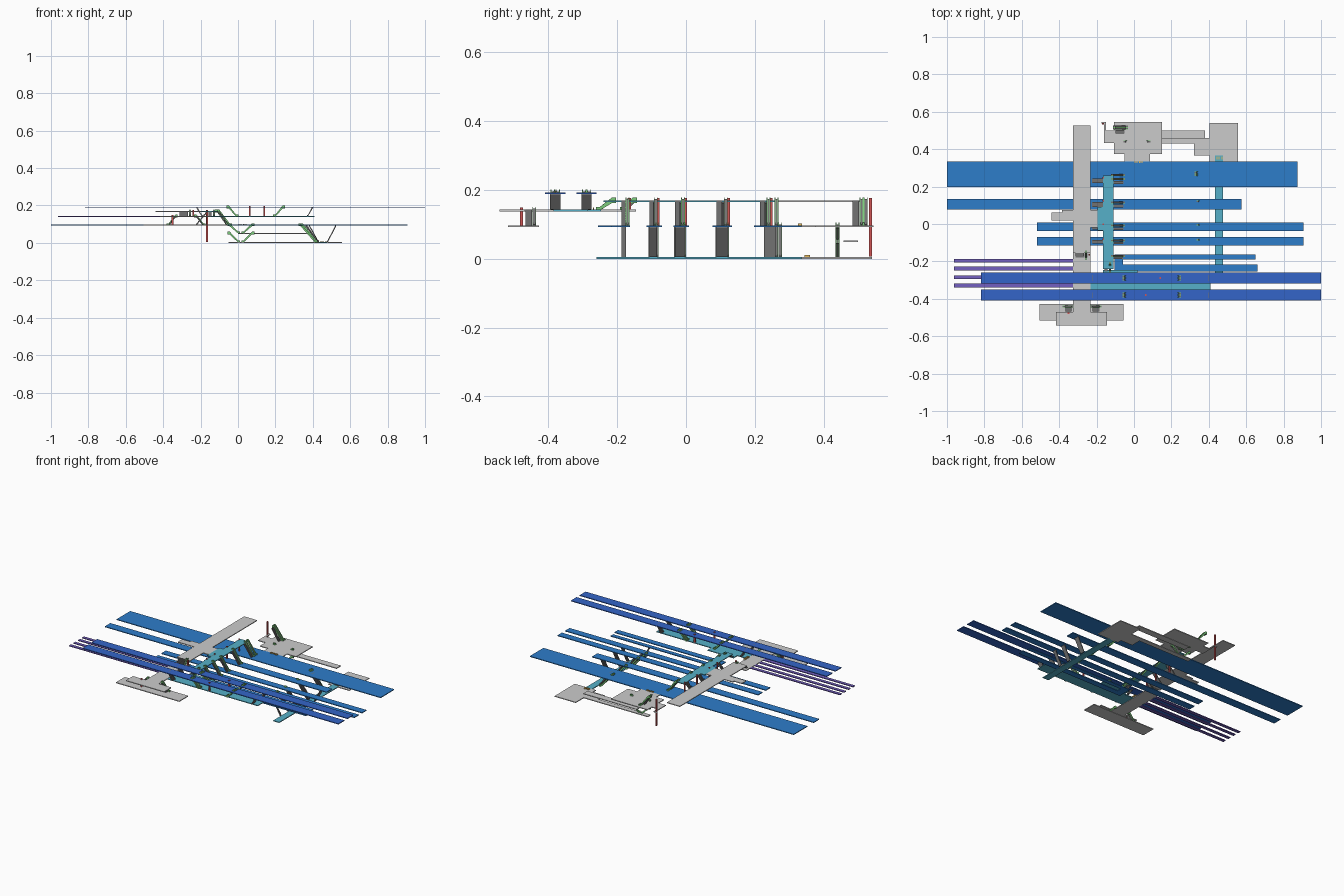
import bpy, bmesh
from mathutils import Vector

if "Cube" in bpy.data.objects:
    bpy.data.objects.remove(bpy.data.objects["Cube"])

COL = {"blue": (0.027, 0.205, 0.59), "navy": (0.034, 0.13, 0.58), "cyan": (0.093, 0.434, 0.578),
       "purple": (0.174, 0.117, 0.527), "green": (0.2, 0.6, 0.2), "red": (0.63, 0.09, 0.09),
       "orange": (0.8, 0.5, 0.12), "dark": (0.17, 0.17, 0.17)}
MATS = {}
for k, c in COL.items():
    MATS[k] = bpy.data.materials.new(k)
    MATS[k].diffuse_color = (*c, 1)

T = 0.005  # slab thickness
# floor levels (top surface)
G, M, P, C, H, U = 0.005, 0.053, 0.097, 0.143, 0.170, 0.193


def solid(name, pts, vec, col=None):
    """Extrude a polygon of 3D points along vec."""
    bm = bmesh.new()
    f = bm.faces.new([bm.verts.new(p) for p in pts])
    ext = bmesh.ops.extrude_face_region(bm, geom=[f])
    bmesh.ops.translate(bm, vec=vec, verts=[v for v in ext["geom"] if isinstance(v, bmesh.types.BMVert)])
    bmesh.ops.recalc_face_normals(bm, faces=bm.faces)
    me = bpy.data.meshes.new(name)
    bm.to_mesh(me)
    bm.free()
    ob = bpy.data.objects.new(name, me)
    bpy.context.collection.objects.link(ob)
    if col:
        me.materials.append(MATS[col])
    return ob


def plate(name, outline, top, col=None, t=T):
    solid(name, [(x, y, top - t) for x, y in outline], (0, 0, t), col)


def slab(name, x0, x1, y0, y1, top, col=None, t=T):
    plate(name, [(x0, y0), (x1, y0), (x1, y1), (x0, y1)], top, col, t)


def flight(name, lo, hi, prof, w, col, off=0):
    """Extrude a (run, z) profile across width w, running from lo to hi in plan."""
    d = Vector((hi[0] - lo[0], hi[1] - lo[1], 0)).normalized()
    s = Vector((-d.y, d.x, 0))
    o = Vector((lo[0], lo[1], 0)) + s * (off - w / 2)
    solid(name, [o + d * u + Vector((0, 0, z)) for u, z in prof], s * w, col)


def stairs(name, lo, hi, w):
    run = Vector((hi[0] - lo[0], hi[1] - lo[1])).length
    rise = hi[2] - lo[2]
    n = max(5, round(rise / 0.005))
    prof = []
    for i in range(n):
        prof += [(run * i / n, lo[2] + rise * i / n), (run * i / n, lo[2] + rise * (i + 1) / n)]
    prof += [(run, hi[2]), (run, hi[2] - 0.008), (run / n * 1.5, lo[2])]
    flight(name, lo, hi, prof, w, "dark")


def escalator(name, lo, hi, w=0.011, off=0):
    run = Vector((hi[0] - lo[0], hi[1] - lo[1])).length
    z0, z1, e, h = lo[2], hi[2], 0.012, 0.008

    def prof(up):
        return [(-e, z0 - 0.002), (0, z0 - 0.002), (run, z1 - 0.008), (run + e, z1 - 0.008),
                (run + e, z1 + up), (run, z1 + up), (0, z0 + up), (-e, z0 + up)]
    flight(name + "_steps", lo, hi, prof(0.003), w * 0.6, "dark", off)
    for s in (-1, 1):
        flight(name + "_balustrade", lo, hi, prof(h), w * 0.2, "green", off + s * w * 0.4)


def lift(x, y, z0, z1, w=0.009):
    slab("lift_shaft", x - w / 2, x + w / 2, y - w / 2, y + w / 2, z1, "red", z1 - z0)


# ---- platforms
slab("platform_wide", -1, 0.875, 0.197, 0.335, P, "blue")
slab("platform_narrow", -1, 0.575, 0.077, 0.133, P, "blue")
for y0, y1 in ((-0.037, 0.008), (-0.115, -0.07)):
    slab("platform_mid", -0.518, 0.907, y0, y1, P, "blue")
plate("platform_dock", [(-0.105, -0.255), (0.66, -0.255), (0.66, -0.217), (-0.058, -0.217),
                        (-0.058, -0.19), (0.65, -0.19), (0.65, -0.163), (-0.105, -0.163)], P, "blue")
for y0, y1 in ((-0.318, -0.26), (-0.41, -0.35)):
    slab("platform_upper", -0.817, 1, y0, y1, U, "navy")
for y in (-0.196, -0.238, -0.285, -0.329):
    slab("platform_tram", -0.963, -0.325, y - 0.01, y + 0.01, C, "purple")

# ---- paid area halls
slab("paid_bridge", -0.165, -0.11, -0.24, 0.26, H, "cyan")
slab("paid_bridge_link", -0.195, -0.165, -0.035, 0.09, H, "cyan")
slab("paid_tunnel", 0.432, 0.475, -0.26, 0.365, G, "cyan")
slab("paid_upper_hall", -0.232, 0.41, -0.385, -0.285, C, "cyan")
slab("paid_upper_hall_arm", -0.165, 0.02, -0.285, -0.247, C, "cyan")

# ---- public concourses
slab("north_concourse", -0.325, -0.233, -0.155, 0.527, H)
slab("concourse_wing", -0.44, -0.325, 0.018, 0.062, H)
slab("concourse_wing_return", -0.385, -0.325, 0.062, 0.075, H)
slab("concourse_link", -0.233, -0.195, -0.02, 0.075, H)
slab("south_concourse", -0.325, -0.233, -0.475, -0.145, C)
slab("south_exit_hall", -0.417, -0.145, -0.542, -0.47, C)
slab("south_street", -0.505, -0.055, -0.517, -0.427, P)
plate("north_plaza", [(-0.107, 0.375), (-0.05, 0.375), (-0.05, 0.335), (0.085, 0.335), (0.085, 0.375),
                      (0.15, 0.375), (0.15, 0.545), (-0.107, 0.545)], P)
plate("north_plaza_path", [(-0.107, 0.432), (-0.107, 0.5), (-0.15, 0.5), (-0.15, 0.545), (-0.175, 0.545),
                           (-0.175, 0.537), (-0.16, 0.537), (-0.16, 0.432)], P)
slab("basement_passage", 0, 0.38, 0.457, 0.5, M)
plate("ground_passage", [(-0.05, 0.43), (0.32, 0.43), (0.32, 0.365), (0.405, 0.365), (0.405, 0.335),
                         (0.555, 0.335), (0.555, 0.54), (0.405, 0.54), (0.405, 0.46), (-0.05, 0.46)], G)

# ---- stairs and escalators: bridge and tunnel to each platform
for y, w in ((0.23, 0.03), (0.105, 0.032), (-0.018, 0.028), (-0.095, 0.022)):
    stairs("bridge_stairs", (-0.225, y, P), (-0.165, y, H), w * 0.8)
    stairs("bridge_stairs", (-0.055, y - w / 4, P), (-0.11, y - w / 4, H), w / 2)
    escalator("bridge_escalator", (-0.06, y + w / 3, P), (-0.11, y + w / 3, H))
    if y < 0.2:
        stairs("tunnel_stairs", (0.432, y - 0.003, G), (0.365, y - 0.003, P), w)
        stairs("tunnel_stairs", (0.477, y, G), (0.525, y, P), w)
        escalator("tunnel_escalator", (0.42, y + w / 2, G), (0.345, y + w / 2, P), 0.008)
    lift(-0.165, y + w / 2 + 0.003, P, H + 0.006, 0.007)
stairs("tunnel_stairs_wide", (0.432, 0.243, G), (0.36, 0.243, P), 0.033)
for y in (0.262, 0.274):
    escalator("tunnel_escalator_wide", (0.41, y, G), (0.335, y, P))
escalator("bridge_escalator_wide", (-0.06, 0.263, P), (-0.11, 0.263, H))
stairs("dock_stairs", (-0.06, -0.181, P), (-0.11, -0.181, H), 0.012)
escalator("dock_escalator", (-0.06, -0.17, P), (-0.11, -0.17, H))
stairs("dock_tunnel_stairs", (0.432, -0.181, G), (0.38, -0.181, P), 0.012)

# ---- upper platforms
for y in (-0.289, -0.38):
    stairs("upper_stairs", (-0.19, y, C), (-0.222, y, U), 0.03)
    stairs("upper_stairs", (0.37, y, C), (0.4, y, U), 0.03)
    for o in (-0.007, 0.007):
        escalator("upper_escalator_west", (-0.01, y, C), (-0.05, y, U), 0.013, o)
        escalator("upper_escalator_east", (0.2, y, C), (0.24, y, U), 0.013, o)
lift(0.14, -0.289, C, U + 0.004)
lift(0.063, -0.38, C, U + 0.004)

# ---- level changes between halls
stairs("hall_stairs", (-0.29, -0.178, C), (-0.29, -0.15, H), 0.045)
escalator("hall_escalator", (-0.257, -0.18, C), (-0.257, -0.155, H))
lift(-0.24, -0.165, C, H + 0.006)
stairs("bridge_end_stairs", (-0.15, -0.255, C), (-0.15, -0.22, H), 0.015)
escalator("bridge_end_escalator", (-0.128, -0.25, C), (-0.128, -0.215, H))
for lo, hi in ((-0.37, -0.335), (-0.185, -0.222)):
    stairs("south_stairs", (lo, -0.457, P), (hi, -0.457, C), 0.02)
    escalator("south_escalator", (lo, -0.441, P), (hi, -0.441, C))
lift(-0.35, -0.478, P, C + 0.006)

# ---- north exits
stairs("plaza_stairs", (-0.05, 0.493, P), (-0.1, 0.493, H), 0.018)
for y in (0.51, 0.522):
    escalator("plaza_escalator", (-0.045, y, P), (-0.1, y, H))
lift(-0.166, 0.536, 0.006, H + 0.006)
for z0, z1 in ((G, M), (M, P)):
    escalator("basement_escalator_east", (0.03, 0.44, z0), (0.075, 0.44, z1))
    escalator("basement_escalator_west", (0.0, 0.44, z0), (-0.045, 0.44, z1))

# ---- ticket gates
for i in range(6):
    slab("ticket_gate", -0.24, -0.225, -0.302 + i * 0.008, -0.299 + i * 0.008, C + 0.006, "orange", 0.006)
    slab("north_ticket_gate", 0.0 + i * 0.009, 0.004 + i * 0.009, 0.325, 0.337, P + 0.005, "orange", 0.005)
    slab("tunnel_ticket_gate", 0.44 + i * 0.006, 0.443 + i * 0.006, 0.345, 0.36, G + 0.006, "orange", 0.006)

for m in bpy.data.materials:
    if m.users and not m.is_grease_pencil:
        m.use_nodes = True
        m.node_tree.nodes["Principled BSDF"].inputs["Base Color"].default_value = m.diffuse_color
